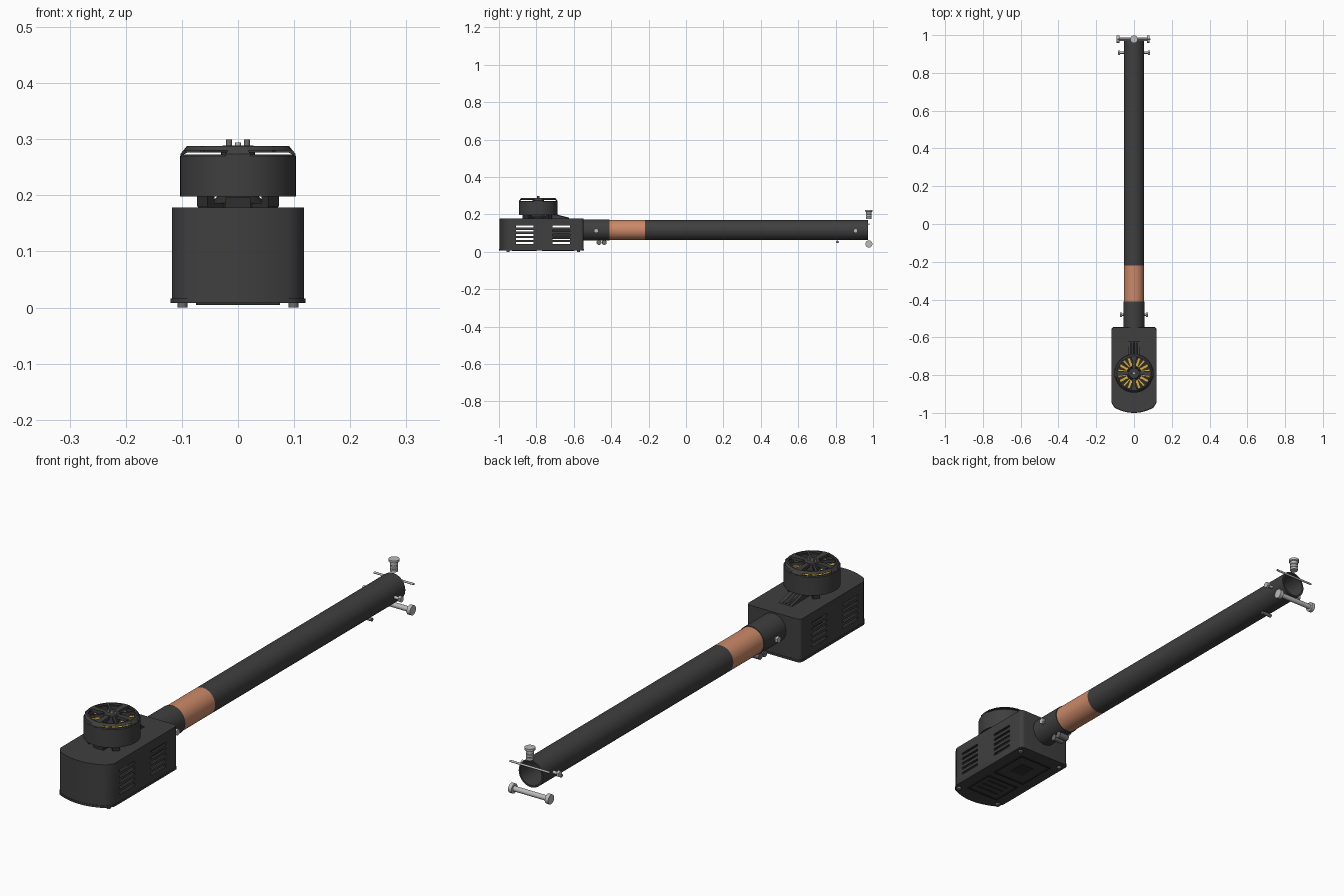
import bpy, bmesh, math
from mathutils import Matrix, Vector

if "Cube" in bpy.data.objects:
    bpy.data.objects.remove(bpy.data.objects["Cube"])


def material(name, r, g, b):
    m = bpy.data.materials.new(name)
    m.diffuse_color = (r, g, b, 1)
    m.use_nodes = True
    m.node_tree.nodes["Principled BSDF"].inputs["Base Color"].default_value = m.diffuse_color
    return m


SHELL = material("charcoal", 0.05, 0.05, 0.05)
DARK = material("dark charcoal", 0.028, 0.028, 0.028)
COPPER = material("copper", 0.60, 0.25, 0.14)
STEEL = material("steel", 0.50, 0.50, 0.50)
GREY = material("mid grey", 0.15, 0.15, 0.15)
GOLD = material("gold wire", 0.68, 0.43, 0.06)


def finish(name, bm, mat, smooth=True):
    bmesh.ops.recalc_face_normals(bm, faces=bm.faces)
    me = bpy.data.meshes.new(name)
    bm.to_mesh(me)
    bm.free()
    ob = bpy.data.objects.new(name, me)
    bpy.context.collection.objects.link(ob)
    me.materials.append(mat)
    if smooth:
        bpy.ops.object.select_all(action='DESELECT')
        ob.select_set(True)
        bpy.context.view_layer.objects.active = ob
        bpy.ops.object.shade_smooth_by_angle(angle=math.radians(35))
    return ob


def add_box(bm, lo, hi, spin=None):
    lo, hi = Vector(lo), Vector(hi)
    m = Matrix.Translation((lo + hi) / 2) @ Matrix.Diagonal((*(hi - lo), 1))
    bmesh.ops.create_cube(bm, size=1, matrix=(spin or Matrix()) @ m)


def boxes(name, spans, mat):
    bm = bmesh.new()
    for lo, hi in spans:
        add_box(bm, lo, hi)
    return finish(name, bm, mat, False)


def turned(name, profile, origin, axis, mat, seg=32, closed=False):
    """Revolve (radius, height) points around an axis through origin."""
    bm = bmesh.new()
    rot = Vector((0, 0, 1)).rotation_difference(Vector(axis)).to_matrix()
    rings = []
    for r, h in profile:
        n = 1 if r == 0 else seg
        rings.append([bm.verts.new(Vector(origin) + rot @ Vector(
            (r * math.cos(k * math.tau / seg), r * math.sin(k * math.tau / seg), h))) for k in range(n)])
    pairs = list(zip(rings, rings[1:])) + ([(rings[-1], rings[0])] if closed else [])
    for a, b in pairs:
        for k in range(seg):
            q = [a[k % len(a)], a[(k + 1) % len(a)], b[(k + 1) % len(b)], b[k % len(b)]]
            q = list(dict.fromkeys(q))
            if len(q) > 2:
                bm.faces.new(q)
    return finish(name, bm, mat)


def rod(name, r, h0, h1, origin, axis, mat, seg=24):
    return turned(name, [(0, h0), (r, h0), (r, h1), (0, h1)], origin, axis, mat, seg)


def pipe(name, ro, ri, y0, y1, mat):
    return turned(name, [(ro, y0), (ro, y1), (ri, y1), (ri, y0)], (0, 0, 0.117), (0, 1, 0), mat, 48, True)


def prism(name, pts, z0, z1, mat, smooth=True):
    bm = bmesh.new()
    f = bm.faces.new([bm.verts.new((x, y, z0)) for x, y in pts])
    ext = bmesh.ops.extrude_face_region(bm, geom=[f])["geom"]
    bmesh.ops.translate(bm, vec=(0, 0, z1 - z0), verts=[v for v in ext if isinstance(v, bmesh.types.BMVert)])
    return finish(name, bm, mat, smooth)


def outline(inset):
    """Housing plan: bowed nose at -y, rounded corners."""
    w, back = 0.118 - inset, -0.547 - inset
    half = [(w - 0.016 + 0.016 * math.cos(t * math.pi / 12), back - 0.016 + 0.016 * math.sin(t * math.pi / 12))
            for t in range(6, -1, -1)]
    half.append((w, -0.945))
    for k in range(1, 10):
        x = (w - 0.006) * (1 - k / 10)
        half.append((x, -0.998 + inset + 0.037 * (x / w) ** 2))
    return half + [(0, -0.998 + inset)] + [(-x, y) for x, y in reversed(half)]


# Hollow housing with louvre slots cut through both sides
housing = prism("housing", outline(0), 0.014, 0.178, SHELL)
cavity = prism("cavity_cutter", outline(0.008), 0.022, 0.170, SHELL, False)
slots = boxes("slot_cutter", [((-0.2, y, z), (0.2, y + 0.095, z + 0.010))
                              for y in (-0.91, -0.715) for z in (0.042, 0.064, 0.086, 0.108, 0.130, 0.150)[:5]], SHELL)
bpy.context.view_layer.objects.active = housing
for cutter in (cavity, slots):
    cutter.hide_render = True
    mod = housing.modifiers.new("cut", 'BOOLEAN')
    mod.operation, mod.solver, mod.object = 'DIFFERENCE', 'EXACT', cutter
    bpy.ops.object.modifier_apply(modifier=mod.name)
    bpy.data.objects.remove(cutter)
boxes("circuit_board", [((-0.08, -0.74, 0.07), (0.08, -0.58, 0.125))], DARK)

# Bottom lid with raised hatch frame, ribs and corner screws
prism("bottom_lid", outline(-0.002), 0.008, 0.016, SHELL)
frame = []
for x0, x1, y0, y1 in ((-0.075, 0.075, -0.93, -0.80), (-0.075, 0.075, -0.77, -0.60)):
    frame += [((x0, y0, 0.005), (x1, y0 + 0.006, 0.009)), ((x0, y1 - 0.006, 0.005), (x1, y1, 0.009)),
              ((x0, y0, 0.005), (x0 + 0.006, y1, 0.009)), ((x1 - 0.006, y0, 0.005), (x1, y1, 0.009))]
boxes("hatch_frames", frame, DARK)
boxes("hatch_ribs", [((-0.05, -0.90 + k * 0.03, 0.006), (0.05, -0.89 + k * 0.03, 0.009)) for k in range(3)]
      + [((-0.03, -0.72, 0.006), (0.03, -0.65, 0.009))], DARK)
for sx in (-1, 1):
    for y in (-0.952, -0.575):
        rod("lid_screw", 0.009, 0, 0.010, (sx * 0.099, y, 0), (0, 0, 1), GREY, 16)

# Arm: collar, copper band, long hollow tube
pipe("collar", 0.056, 0.046, -0.55, -0.41, SHELL)
pipe("copper_band", 0.0535, 0.046, -0.41, -0.22, COPPER)
pipe("arm_tube", 0.0535, 0.047, -0.22, 0.972, SHELL)

# Side screws on collar and tube end
for sx in (-1, 1):
    for y, r, reach in ((-0.48, 0.055, 0.012), (0.907, 0.052, 0.026)):
        o, ax = (sx * r, y, 0.113), (sx, 0, 0)
        rod("side_screw_shaft", 0.006, 0, reach, o, ax, STEEL, 16)
        rod("side_screw_head", 0.013, reach - 0.004, reach + 0.006, o, ax, STEEL, 6)

# Collar clamp below, and small cross pin below the tube
for y in (-0.465, -0.437):
    rod("clamp_barrel", 0.013, -0.022, 0.022, (0, y, 0.050), (1, 0, 0), GREY)
rod("cross_pin", 0.007, -0.022, 0.022, (0, 0.81, 0.053), (1, 0, 0), GREY, 16)

# Loose fittings at the tube end
rod("hinge_bolt", 0.010, -0.085, 0.078, (0, 0.978, 0.042), (1, 0, 0), STEEL)
rod("hinge_bolt_head", 0.019, -0.093, -0.078, (0, 0.978, 0.042), (1, 0, 0), STEEL)
rod("hinge_bolt_nut", 0.019, 0.068, 0.083, (0, 0.978, 0.042), (1, 0, 0), STEEL)
rod("thin_rod", 0.004, -0.087, 0.087, (0, 0.978, 0.147), (1, 0, 0), STEEL, 12)
turned("knurled_plug", [(0, 0.177), (0.015, 0.177), (0.015, 0.186), (0.013, 0.188), (0.015, 0.190), (0.015, 0.199),
                        (0.013, 0.201), (0.015, 0.203), (0.015, 0.214), (0.020, 0.216), (0.020, 0.225), (0, 0.225)],
       (0, 0.978, 0), (0, 0, 1), STEEL)

# Motor: foot, bell, stator and windings
MC = (0, -0.79, 0)
UP = (0, 0, 1)
turned("motor_foot", [(0, 0.176), (0.050, 0.176), (0.050, 0.186), (0.035, 0.200), (0, 0.200)], MC, UP, DARK)
bm = bmesh.new()
for k in range(4):
    spin = Matrix.Translation(MC) @ Matrix.Rotation(math.radians(45 + 90 * k), 4, 'Z')
    add_box(bm, (0.03, -0.013, 0.176), (0.088, 0.013, 0.186), spin)
    add_box(bm, (0.072, -0.013, 0.180), (0.090, 0.013, 0.205), spin)
finish("motor_foot_arms", bm, DARK, False)
boxes("motor_foot_tab", [((-0.022, -0.875, 0.178), (0.022, -0.83, 0.196))], DARK)
turned("motor_bell", [(0.103, 0.198), (0.103, 0.270), (0.100, 0.273), (0.092, 0.273), (0.092, 0.198)],
       MC, UP, SHELL, 64, True)
turned("motor_top_ring", [(0.098, 0.280), (0.090, 0.288), (0.084, 0.288), (0.084, 0.280)], MC, UP, SHELL, 64, True)
turned("stator_core", [(0, 0.20), (0.086, 0.20), (0.086, 0.245), (0.036, 0.245), (0.036, 0.262), (0, 0.262)],
       MC, UP, DARK, 48)
bm = bmesh.new()
for k in range(18):
    add_box(bm, (0.038, -0.0075, 0.24), (0.084, 0.0075, 0.266),
            Matrix.Translation(MC) @ Matrix.Rotation(math.tau * (k + 0.5) / 18, 4, 'Z'))
finish("windings", bm, GOLD, False)

# Bell spokes, four broad ones that reach the rim and four slim ones
bm = bmesh.new()
for k in range(8):
    spin = Matrix.Translation(MC) @ Matrix.Rotation(k * math.tau / 8, 4, 'Z')
    broad = k % 2 == 0
    path = [(0.01, 0.288, 0.276), (0.091, 0.288, 0.276)] + ([(0.1025, 0.274, 0.270)] if broad else [])
    widths = (0.008, 0.013, 0.022) if broad else (0.004, 0.004)
    rows = [[bm.verts.new(spin @ Vector((r, s * w, z))) for s, z in ((-1, t), (1, t), (1, b), (-1, b))]
            for (r, t, b), w in zip(path, widths)]
    for a, b in zip(rows, rows[1:]):
        for j in range(4):
            bm.faces.new((a[j], a[(j + 1) % 4], b[(j + 1) % 4], b[j]))
    bm.faces.new(rows[0])
    bm.faces.new(rows[-1])
finish("bell_spokes", bm, SHELL, False)
turned("bell_hub", [(0, 0.26), (0.030, 0.26), (0.030, 0.286), (0.027, 0.289), (0, 0.289)], MC, UP, SHELL)
rod("shaft_tip", 0.005, 0.285, 0.294, MC, UP, STEEL, 16)
for sx in (-1, 1):
    rod("propeller_peg", 0.0055, 0.285, 0.300, (sx * 0.016, -0.79, 0), UP, GREY, 16)

# Cable cover ramp behind the motor
bm = bmesh.new()
sides = [[bm.verts.new((x, y, z)) for y, z in ((-0.73, 0.176), (-0.73, 0.197), (-0.69, 0.197), (-0.625, 0.180), (-0.62, 0.176))]
         for x in (-0.028, 0.028)]
for s in sides:
    bm.faces.new(s)
for j in range(5):
    bm.faces.new((sides[0][j], sides[0][(j + 1) % 5], sides[1][(j + 1) % 5], sides[1][j]))
finish("cable_cover", bm, SHELL, False)
for x in (-0.014, 0, 0.014):
    rod("motor_wire", 0.005, 0, 0.075, (x, -0.70, 0.197), (0, 0.97, -0.25), DARK, 12)
